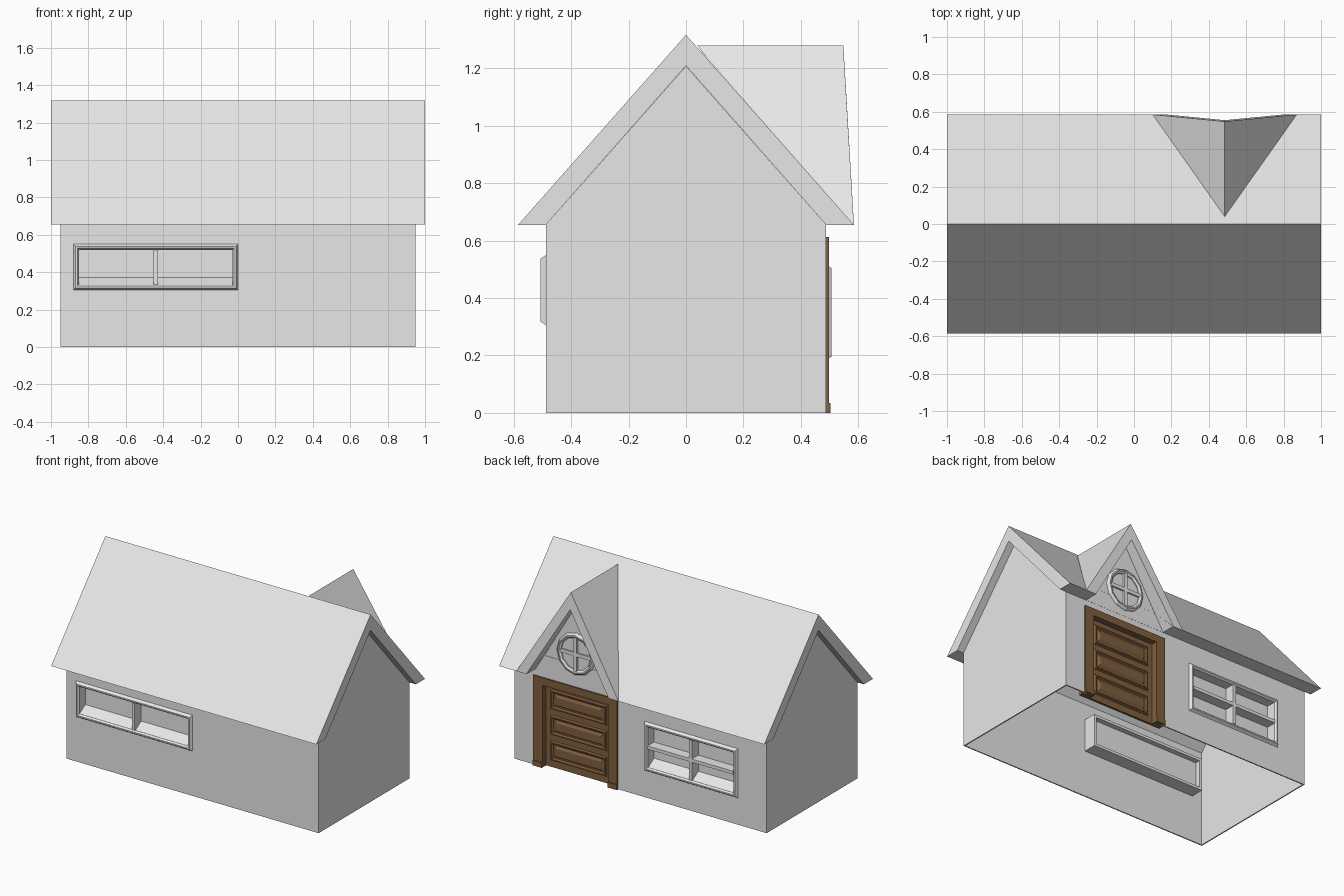
import bpy, bmesh, math

if "Cube" in bpy.data.objects:
    bpy.data.objects.remove(bpy.data.objects["Cube"])

def material(name, col):
    m = bpy.data.materials.new(name)
    m.diffuse_color = (*col, 1)
    m.use_nodes = True
    m.node_tree.nodes["Principled BSDF"].inputs["Base Color"].default_value = m.diffuse_color
    return m

GREY = material("plaster_grey", (0.8, 0.8, 0.8))
BROWN = material("door_brown", (0.22, 0.115, 0.05))

def mesh(name, verts, faces, mat=GREY, fix=True):
    me = bpy.data.meshes.new(name)
    me.from_pydata(verts, [], faces)
    if fix:
        bm = bmesh.new()
        bm.from_mesh(me)
        bmesh.ops.recalc_face_normals(bm, faces=bm.faces)
        bm.to_mesh(me)
        bm.free()
    me.materials.append(mat)
    ob = bpy.data.objects.new(name, me)
    bpy.context.collection.objects.link(ob)
    return ob

def loft(name, rings, mat=GREY, caps=False):
    """Join rings of points; without caps the last ring joins the first."""
    n, k = len(rings[0]), len(rings)
    faces = []
    for r in range(k - 1 if caps else k):
        a, b = r * n, ((r + 1) % k) * n
        faces += [(a + i, a + (i + 1) % n, b + (i + 1) % n, b + i) for i in range(n)]
    if caps:
        faces += [tuple(range(n)), tuple(range((k - 1) * n, k * n))]
    return mesh(name, [p for r in rings for p in r], faces, mat)

def box(name, x0, x1, y0, y1, z0, z1, mat=GREY):
    return loft(name, [[(x0, y0, z), (x1, y0, z), (x1, y1, z), (x0, y1, z)] for z in (z0, z1)], mat, True)

def prism_x(name, prof, x):
    return loft(name, [[(s * x, y, z) for y, z in prof] for s in (-1, 1)], caps=True)

def cut(ob, cutter):
    m = ob.modifiers.new("cut", 'BOOLEAN')
    m.operation, m.solver, m.object = 'DIFFERENCE', 'EXACT', cutter
    bpy.context.view_layer.objects.active = ob
    bpy.ops.object.modifier_apply(modifier=m.name)
    bpy.data.objects.remove(cutter)

def rect(x0, x1, z0, z1, i, y):
    return [(x0 + i, y, z0 + i), (x1 - i, y, z0 + i), (x1 - i, y, z1 - i), (x0 + i, y, z1 - i)]

W = 0.488          # wall half depth
EAVE = 0.655

# hollow walls, open at the bottom
walls = prism_x("walls", [(-W, 0), (W, 0), (W, EAVE), (0, 1.208), (-W, EAVE)], 0.95)
t = 0.008
cut(walls, prism_x("hollow", [(-W + t, -.1), (W - t, -.1), (W - t, EAVE - t), (0, 1.195), (-W + t, EAVE - t)], 0.95 - t))

# main roof with flat-cut eaves
roof = prism_x("main_roof", [(-.585, EAVE), (0, 1.317), (.585, EAVE), (W, EAVE), (0, 1.21), (-W, EAVE)], 1.0)

# dormer over the door
CX, H, I = 0.485, 0.385, 0.31
top_in = 1.165
wall_y = W + 0.001
cut(roof, loft("dormer_opening", [[(CX - I - .03, y, .6), (CX + I + .03, y, .6), (CX, y, top_in)] for y in (wall_y, .8)], caps=True))
mesh("dormer_roof",
     [(CX - H, .585, EAVE), (CX + H, .585, EAVE), (CX, .548, 1.28), (CX, .04, 1.28),
      (CX - I, .585, EAVE), (CX + I, .585, EAVE), (CX, .555, top_in),
      (CX - I, wall_y, EAVE), (CX + I, wall_y, EAVE), (CX, wall_y, top_in)],
     [(0, 2, 3), (1, 3, 2), (0, 4, 6, 2), (1, 2, 6, 5), (4, 7, 9, 6), (5, 6, 9, 8),
      (0, 7, 4), (1, 5, 8), (0, 3, 9, 7), (1, 8, 9, 3)])
loft("dormer_gable_wall", [[(CX - I, y, EAVE - .005), (CX + I, y, EAVE - .005), (CX, y, top_in)] for y in (W - t, W)], caps=True)

# rectangular windows: s = -1 front, +1 back
def window(name, s, x0, x1, z0, z1, cross):
    i = 0.03
    ys = sorted((s * .3, s * .6))
    cut(walls, box("hole", x0 + .01, x1 - .01, *ys, z0 + .01, z1 - .01))
    prof = [(0, W), (.004, .493), (.012, .506), (.021, .506), (i, .495), (i, .39), (.012, .39), (.012, W - t)]
    loft(name + "_frame", [rect(x0, x1, z0, z1, a, s * d) for a, d in prof])
    xm, zm = (x0 + x1) / 2, (z0 + z1) / 2
    yb = sorted((s * .425, s * .5))
    box(name + "_upright_bar", xm - .011, xm + .011, *yb, z0 + i, z1 - i)
    if cross:
        box(name + "_cross_bar", x0 + i, x1 - i, *yb, zm - .011, zm + .011)
    # sloping sill and recessed pane
    q = [(x0 + i, s * .49, z0 + i), (x1 - i, s * .49, z0 + i),
         (x1 - i, s * .43, z0 + i + .038), (x0 + i, s * .43, z0 + i + .038)]
    mesh(name + "_sill", q, [(3, 2, 1, 0) if s < 0 else (0, 1, 2, 3)], fix=False)
    box(name + "_pane", x0 + i, x1 - i, *sorted((s * .425, s * .43)), z0 + i, z1 - i)

window("front_window", -1, -.88, 0.0, .305, .55, False)
window("back_window", 1, -.735, -.03, .183, .517, True)

# round dormer window
RZ, R = 0.838, 0.145
def ring(r, y, n=12):
    return [(CX + r * math.cos(math.tau * k / n), y, RZ + r * math.sin(math.tau * k / n)) for k in range(n)]
loft("round_window_frame", [ring(r, y) for r, y in
     ((R, W - .004), (R - .006, .5), (R - .014, .506), (R - .022, .506), (R - .034, .497), (R - .034, W - .004))])
loft("round_window_pane", [ring(R - .03, W - .004), ring(R - .03, W + .002)], caps=True)
box("round_window_upright", CX - .012, CX + .012, W, .502, RZ - R + .03, RZ + R - .03)
box("round_window_crossbar", CX - R + .03, CX + R - .03, W, .501, RZ - .012, RZ + .012)

# door: frame, plinths, recessed leaf with three framed panels
DX0, DX1, DZ, J = 0.17, 0.805, 0.612, 0.07
cut(walls, box("doorway", DX0 + .02, DX1 - .02, .4, .6, -.1, DZ - .02))
Y0, Y1, LEAF = 0.44, 0.498, 0.456
for n, a, b in (("left", DX0, DX0 + J), ("right", DX1 - J, DX1)):
    box("door_jamb_" + n, a, b, Y0, Y1, 0, DZ, BROWN)
    box("door_plinth_" + n, a, b, Y0, Y1 + .006, 0, .035, BROWN)
box("door_lintel", DX0 + J, DX1 - J, Y0, Y1, DZ - .05, DZ, BROWN)
box("door_leaf", DX0 + J, DX1 - J, Y0, LEAF, 0, DZ - .05, BROWN)
for k, z in enumerate((.045, .22, .395)):
    args = (DX0 + J + .035, DX1 - J - .035, z, z + .135)
    loft(f"door_panel_{k}", [rect(*args, a, y) for a, y in
         ((0, LEAF), (.006, LEAF + .012), (.014, LEAF + .012), (.022, LEAF + .002),
          (.03, LEAF + .002), (.042, LEAF + .01))], BROWN, True)
